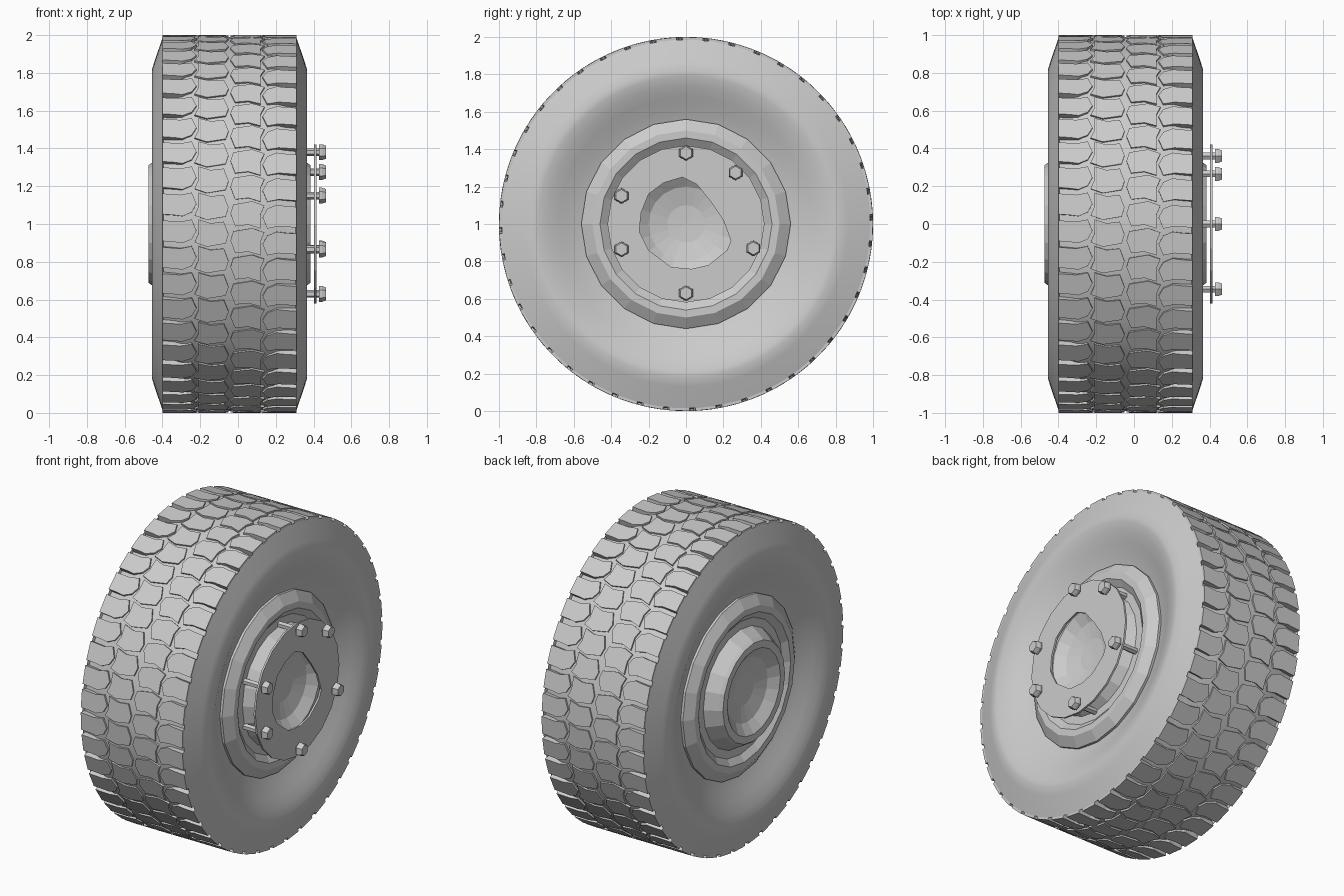
import bpy, bmesh, math
from mathutils import Vector

if "Cube" in bpy.data.objects:
    bpy.data.objects.remove(bpy.data.objects["Cube"])

CX, CZ = -0.045, 1.0      # wheel centre
PITCHES = 44              # tread blocks around the tyre


def polar(d, r, a):
    return Vector((CX + d, r * math.sin(a), CZ + r * math.cos(a)))


def finish(bm, name, smooth=None):
    bmesh.ops.remove_doubles(bm, verts=bm.verts, dist=1e-5)
    bmesh.ops.recalc_face_normals(bm, faces=bm.faces)
    me = bpy.data.meshes.new(name)
    bm.to_mesh(me)
    bm.free()
    ob = bpy.data.objects.new(name, me)
    bpy.context.collection.objects.link(ob)
    if smooth:
        bpy.ops.object.select_all(action='DESELECT')
        ob.select_set(True)
        bpy.context.view_layer.objects.active = ob
        bpy.ops.object.shade_smooth_by_angle(angle=math.radians(smooth))
    return ob


def lathe(name, half, n, smooth=None, closed=False):
    """Spin a half profile of (offset, radius), mirrored across the wheel."""
    prof = half + [(-d, r) for d, r in reversed(half)]
    bm = bmesh.new()
    rings = [[bm.verts.new(polar(d, r, math.tau * i / n)) for i in range(n)]
             for d, r in prof]
    pairs = list(zip(rings, rings[1:]))
    if closed:
        pairs.append((rings[-1], rings[0]))
    for p, q in pairs:
        for i in range(n):
            j = (i + 1) % n
            bm.faces.new((p[i], p[j], q[j], q[i]))
    return finish(bm, name, smooth)


def block(bm, outline, a0, side, r0=0.955, r1=1.0):
    """Raised tread block from an outline of (offset, arc length)."""
    lo = [bm.verts.new(polar(side * d, r0, a0 + side * s)) for d, s in outline]
    hi = [bm.verts.new(polar(side * d, r1, a0 + side * s)) for d, s in outline]
    bm.faces.new(hi)
    for i in range(len(outline)):
        j = (i + 1) % len(outline)
        bm.faces.new((lo[i], lo[j], hi[j], hi[i]))


# Tyre carcass
lathe("tyre", [(0.30, 0.53), (0.315, 0.57), (0.335, 0.62), (0.365, 0.68),
               (0.392, 0.74), (0.407, 0.79), (0.41, 0.82), (0.395, 0.868),
               (0.355, 0.985), (0.35, 0.965), (0.29, 0.97),
               (0.23, 0.988), (0.10, 0.991)], 88, 35, closed=True)

# Tread: shoulder lugs and staggered centre blocks
bm = bmesh.new()
step = math.tau / PITCHES
lug = [(0.355, -0.055), (0.355, 0.055), (0.29, 0.06), (0.25, 0.066),
       (0.20, 0.045), (0.175, 0.0), (0.20, -0.06), (0.26, -0.048)]
mid = [(0.165, 0.015), (0.185, 0.062), (0.12, 0.085), (0.02, 0.068),
       (0.005, 0.02), (0.03, -0.048), (0.10, -0.04), (0.165, -0.06)]
for k in range(PITCHES):
    for side in (1, -1):
        a = (k + 0.25 * side) * step
        block(bm, lug, a, side)
        block(bm, mid, a, side)
finish(bm, "tread_blocks")

# Stepped rim with raised hub and dished centre
lathe("rim", [(0.0, 0.54), (0.30, 0.56), (0.325, 0.56), (0.365, 0.50),
              (0.365, 0.46), (0.335, 0.42), (0.335, 0.37), (0.41, 0.325),
              (0.43, 0.31), (0.43, 0.265), (0.385, 0.20), (0.36, 0.10),
              (0.355, 0.0)], 20)

# Flat bolt plate with an irregular centre opening
hole = [(-0.02, 0.25), (0.06, 0.21), (0.14, 0.11), (0.20, 0.02), (0.24, -0.09),
        (0.22, -0.14), (0.12, -0.22), (0.03, -0.24), (-0.08, -0.23),
        (-0.20, -0.14), (-0.25, -0.04), (-0.24, 0.06), (-0.20, 0.16),
        (-0.12, 0.22)]
outer = [(0.42 * math.sin(math.tau * i / 20), 0.42 * math.cos(math.tau * i / 20))
         for i in range(20)]
bm = bmesh.new()
for loop in (outer, hole):
    vs = [bm.verts.new((0.415, y, CZ + z)) for y, z in loop]
    for i in range(len(vs)):
        bm.edges.new((vs[i - 1], vs[i]))
bmesh.ops.triangle_fill(bm, use_beauty=True, use_dissolve=False, edges=bm.edges[:])
ext = bmesh.ops.extrude_face_region(bm, geom=bm.faces[:], use_keep_orig=True)
bmesh.ops.translate(bm, vec=(-0.012, 0, 0),
                    verts=[v for v in ext["geom"] if isinstance(v, bmesh.types.BMVert)])
finish(bm, "bolt_plate")


# Bolts: hexagonal shaft, collar and tapered head
def bolt(name, y, z):
    bm = bmesh.new()
    prof = [(0.28, 0.02), (0.43, 0.02), (0.43, 0.042), (0.445, 0.042),
            (0.467, 0.034)]
    rings = [[bm.verts.new((x, y + r * math.sin(i * math.pi / 3),
                            z + r * math.cos(i * math.pi / 3)))
              for i in range(6)] for x, r in prof]
    for p, q in zip(rings, rings[1:]):
        for i in range(6):
            bm.faces.new((p[i - 1], p[i], q[i], q[i - 1]))
    bm.faces.new(rings[0])
    bm.faces.new(rings[-1])
    finish(bm, name)


for n, (y, z) in enumerate([(0, 1.38), (0.265, 1.275), (0.36, 0.87),
                            (0, 0.63), (-0.345, 0.865), (-0.345, 1.15)]):
    bolt(f"bolt_{n + 1}", y, z)
